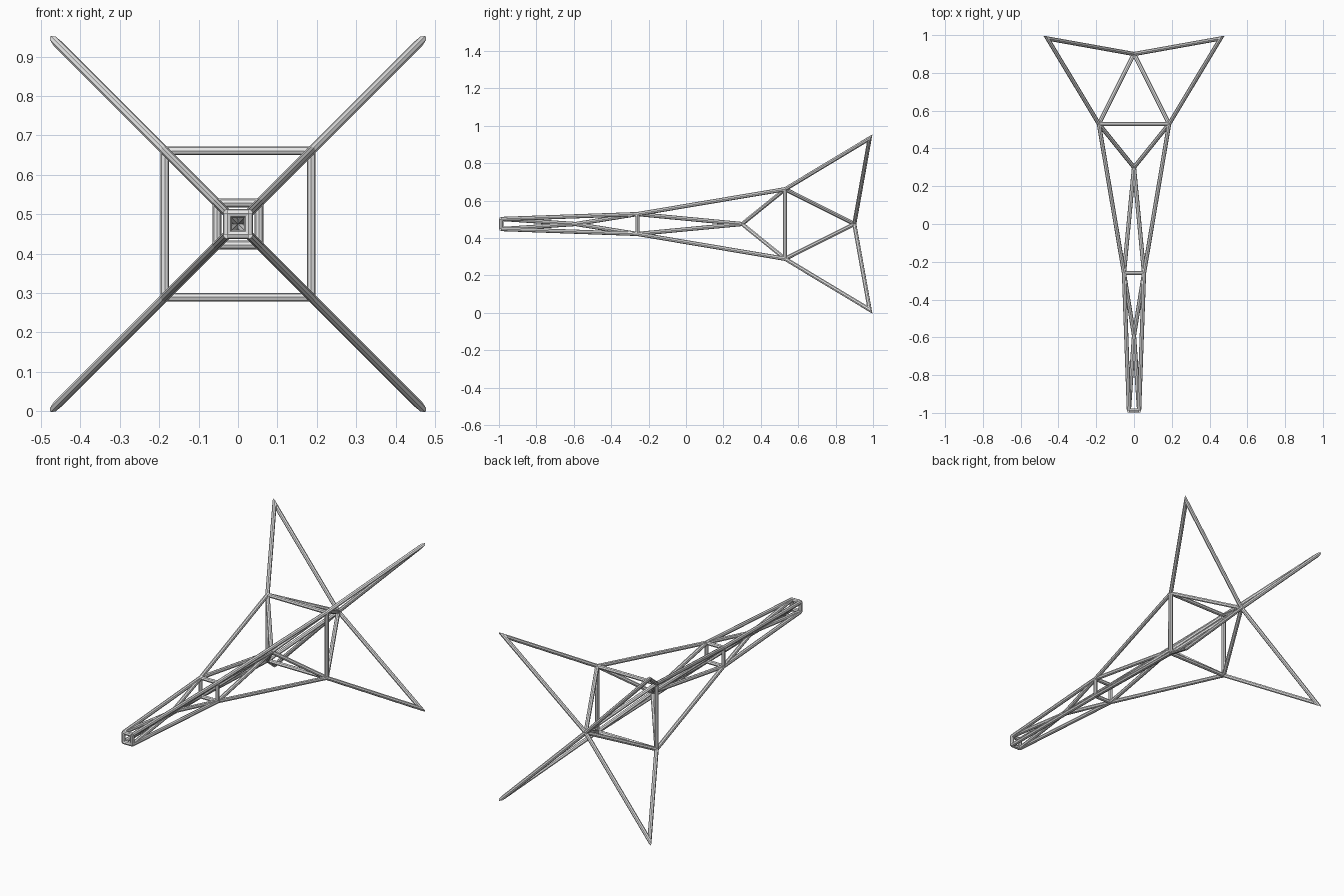
import bpy
import bmesh
from mathutils import Vector

cube = bpy.data.objects.get("Cube")
if cube:
    bpy.data.objects.remove(cube)

RADIUS = 0.0112
SIDES = 8
MID = 0.475
MITRE = 0.03

steel = bpy.data.materials.new("steel_grey")
steel.use_nodes = True
color = (0.8, 0.8, 0.8, 1)
steel.diffuse_color = color
steel.node_tree.nodes["Principled BSDF"].inputs["Base Color"].default_value = color


def square(half, y):
    """Four corners around the long axis."""
    return [Vector((sx * half, y, MID + sz * half))
            for sx, sz in ((1, 1), (-1, 1), (-1, -1), (1, -1))]


def apex(y):
    """One point on the long axis, repeated for each corner."""
    return [Vector((0, y, MID))] * 4


def add_rods(name, starts, ends, partners=None):
    """Rods for every start and end pair; partners are the starts of the
    rods that each end is mitred against."""
    bm = bmesh.new()
    for i, (a, b) in enumerate(zip(starts, ends)):
        d = (b - a).normalized()
        tip = b + d * MITRE if partners else b
        verts = bmesh.ops.create_cone(
            bm, cap_ends=True, segments=SIDES, radius1=RADIUS,
            radius2=RADIUS, depth=(tip - a).length)["verts"]
        bmesh.ops.rotate(bm, verts=verts, matrix=d.to_track_quat("Z", "Y").to_matrix())
        bmesh.ops.translate(bm, verts=verts, vec=(a + tip) / 2)
        if partners:
            edges = {e for v in verts for e in v.link_edges}
            faces = {f for v in verts for f in v.link_faces}
            cut = bmesh.ops.bisect_plane(
                bm, geom=verts + list(edges) + list(faces), plane_co=b,
                plane_no=d - (b - partners[i]).normalized(), clear_outer=True)
            rim = [e for e in cut["geom_cut"] if isinstance(e, bmesh.types.BMEdge)]
            bmesh.ops.holes_fill(bm, edges=rim)
    bmesh.ops.recalc_face_normals(bm, faces=bm.faces)
    mesh = bpy.data.meshes.new(name)
    bm.to_mesh(mesh)
    bm.free()
    mesh.materials.append(steel)
    obj = bpy.data.objects.new(name, mesh)
    bpy.context.collection.objects.link(obj)


def add_ring(name, corners):
    add_rods(name, corners, corners[1:] + corners[:1])


# Joints from nose to tail
nose = square(0.027, -0.988)
front_apex = apex(-0.59)
waist = square(0.053, -0.26)
middle_apex = apex(0.30)
shoulder = square(0.186, 0.53)
rear_apex = apex(0.90)
fin_tips = square(0.458, 0.982)

# Square frames
add_ring("nose_frame", nose)
add_ring("waist_frame", waist)
add_ring("shoulder_frame", shoulder)

# Outer rails
add_rods("nose_rails", nose, waist)
add_rods("body_rails", waist, shoulder)
add_rods("fin_rails", shoulder, fin_tips, rear_apex)

# Inner braces meeting on the axis
add_rods("nose_braces", nose, front_apex)
add_rods("waist_front_braces", front_apex, waist)
add_rods("waist_rear_braces", waist, middle_apex)
add_rods("shoulder_front_braces", middle_apex, shoulder)
add_rods("shoulder_rear_braces", shoulder, rear_apex)
add_rods("fin_braces", rear_apex, fin_tips, shoulder)
